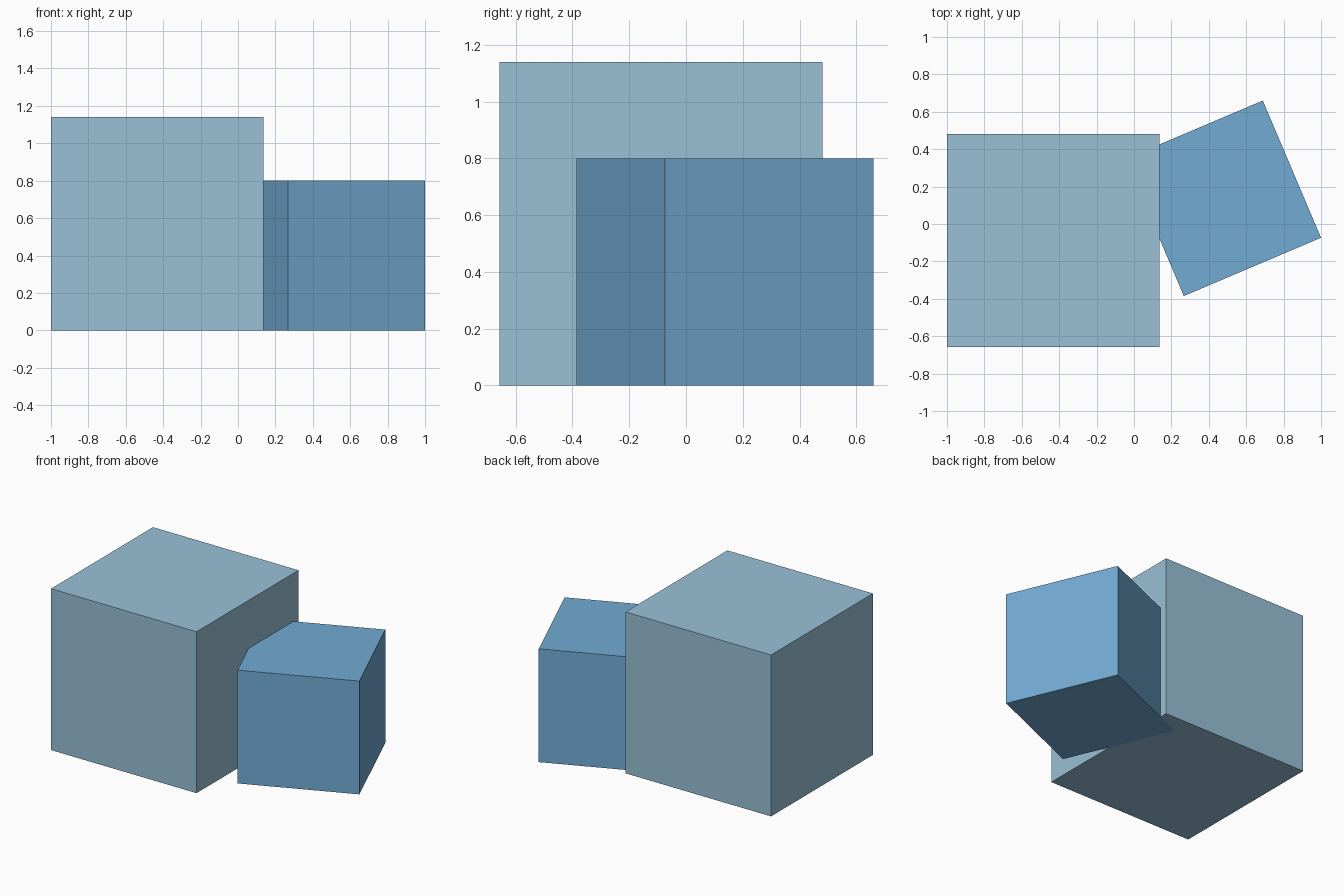
import bpy
import math

if "Cube" in bpy.data.objects:
    bpy.data.objects.remove(bpy.data.objects["Cube"])


def material(name, color):
    mat = bpy.data.materials.new(name)
    mat.diffuse_color = (*color, 1.0)
    mat.use_nodes = True
    mat.node_tree.nodes["Principled BSDF"].inputs["Base Color"].default_value = mat.diffuse_color
    return mat


def block(name, side, height, center, angle, mat):
    """Upright square block standing on z = 0."""
    bpy.ops.mesh.primitive_cube_add(size=1, location=(*center, height / 2),
                                    rotation=(0, 0, math.radians(angle)))
    obj = bpy.context.object
    obj.name = name
    obj.scale = (side, side, height)
    bpy.ops.object.transform_apply(location=False, rotation=False, scale=True)
    obj.data.materials.append(mat)
    return obj


pale_blue = material("pale_grey_blue", (0.319, 0.533, 0.679))
sky_blue = material("sky_blue", (0.171, 0.407, 0.658))

# Large block, aligned with the axes
block("large_block", 1.137, 1.14, (-0.4325, -0.088), 0, pale_blue)

# Small block, turned, with one corner sunk into the large block's side
block("small_block", 0.797, 0.80, (0.4775, 0.1375), 23, sky_blue)
